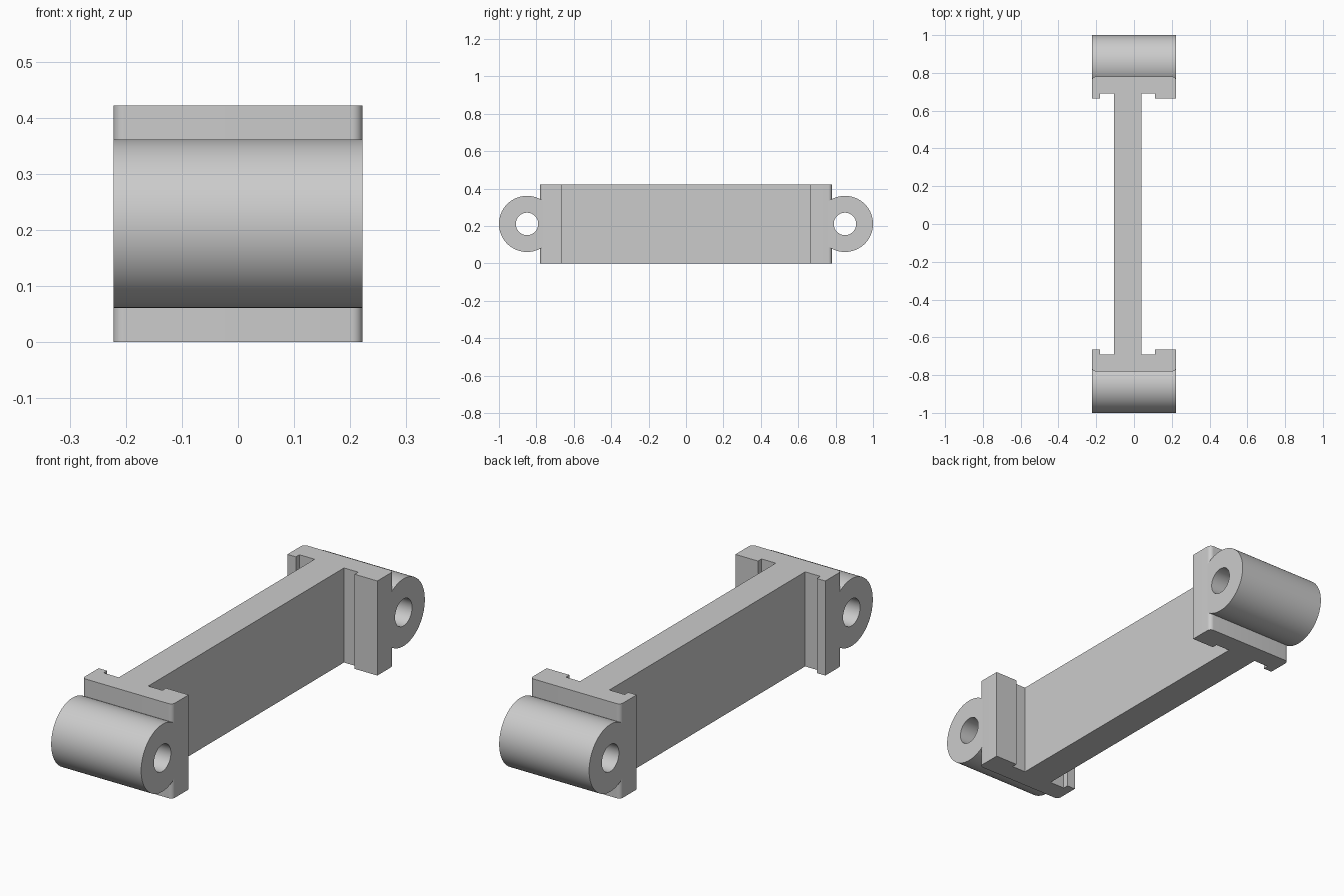
import bpy, bmesh
from math import sin, cos, pi, radians

if "Cube" in bpy.data.objects:
    bpy.data.objects.remove(bpy.data.objects["Cube"], do_unlink=True)

HALF_W = 0.222          # half width of plates and barrels
HEIGHT = 0.422
PLATE_Y = 0.78          # outer face of the end plates
FILLET = 0.019
BARREL_Y, BARREL_R, HOLE_R = 0.85, 0.15, 0.06

grey = bpy.data.materials.new("plain_grey")
grey.use_nodes = True
colour = (0.6, 0.6, 0.6, 1)
grey.diffuse_color = colour
grey.node_tree.nodes["Principled BSDF"].inputs["Base Color"].default_value = colour


def finish(name, bm):
    bmesh.ops.recalc_face_normals(bm, faces=bm.faces)
    mesh = bpy.data.meshes.new(name)
    bm.to_mesh(mesh)
    bm.free()
    mesh.materials.append(grey)
    obj = bpy.data.objects.new(name, mesh)
    bpy.context.collection.objects.link(obj)
    bpy.ops.object.select_all(action="DESELECT")
    obj.select_set(True)
    bpy.context.view_layer.objects.active = obj
    bpy.ops.object.shade_smooth_by_angle(angle=radians(30))
    return obj


def corner(cx, start):
    """Rounded outer corner of an end plate."""
    angles = [start + pi / 2 * i / 8 for i in range(9)]
    return [(cx + FILLET * cos(a), PLATE_Y - FILLET + FILLET * sin(a)) for a in angles]


# Web with a lipped plate at each end, one outline extruded upwards
end = [(0.04, 0.69), (0.11, 0.69), (0.11, 0.665), (HALF_W, 0.665)]
end += corner(HALF_W - FILLET, 0) + corner(FILLET - HALF_W, pi / 2)
end += [(-HALF_W, 0.665), (-0.18, 0.665), (-0.18, 0.69), (-0.105, 0.69)]
outline = end + [(x, -y) for x, y in reversed(end)]
bm = bmesh.new()
base = bm.faces.new([bm.verts.new((x, y, 0)) for x, y in outline])
top = bmesh.ops.extrude_face_region(bm, geom=[base])["geom"]
bmesh.ops.translate(bm, vec=(0, 0, HEIGHT),
                    verts=[v for v in top if isinstance(v, bmesh.types.BMVert)])
finish("web_and_end_plates", bm)


def barrel(name, side):
    """Hinge barrel with a pin hole, cut flat where it meets the plate."""
    count = 120
    flat = BARREL_R * cos(radians(126))
    bm = bmesh.new()
    loops = []
    for x in (-HALF_W, HALF_W):
        outer, inner = [], []
        for i in range(count):
            a = 2 * pi * i / count
            r = min(BARREL_R, flat / cos(a)) if cos(a) < -0.1 else BARREL_R
            for ring, radius in ((outer, r), (inner, HOLE_R)):
                ring.append(bm.verts.new((x, side * (BARREL_Y + radius * cos(a)),
                                          HEIGHT / 2 + radius * sin(a))))
        loops += [outer, inner]
    # Outer wall, hole wall and the two ring-shaped ends
    for p, q in ((0, 2), (1, 3), (0, 1), (2, 3)):
        for i in range(count):
            j = (i + 1) % count
            bm.faces.new((loops[p][i], loops[p][j], loops[q][j], loops[q][i]))
    finish(name, bm)


barrel("front_hinge_barrel", -1)
barrel("back_hinge_barrel", 1)
